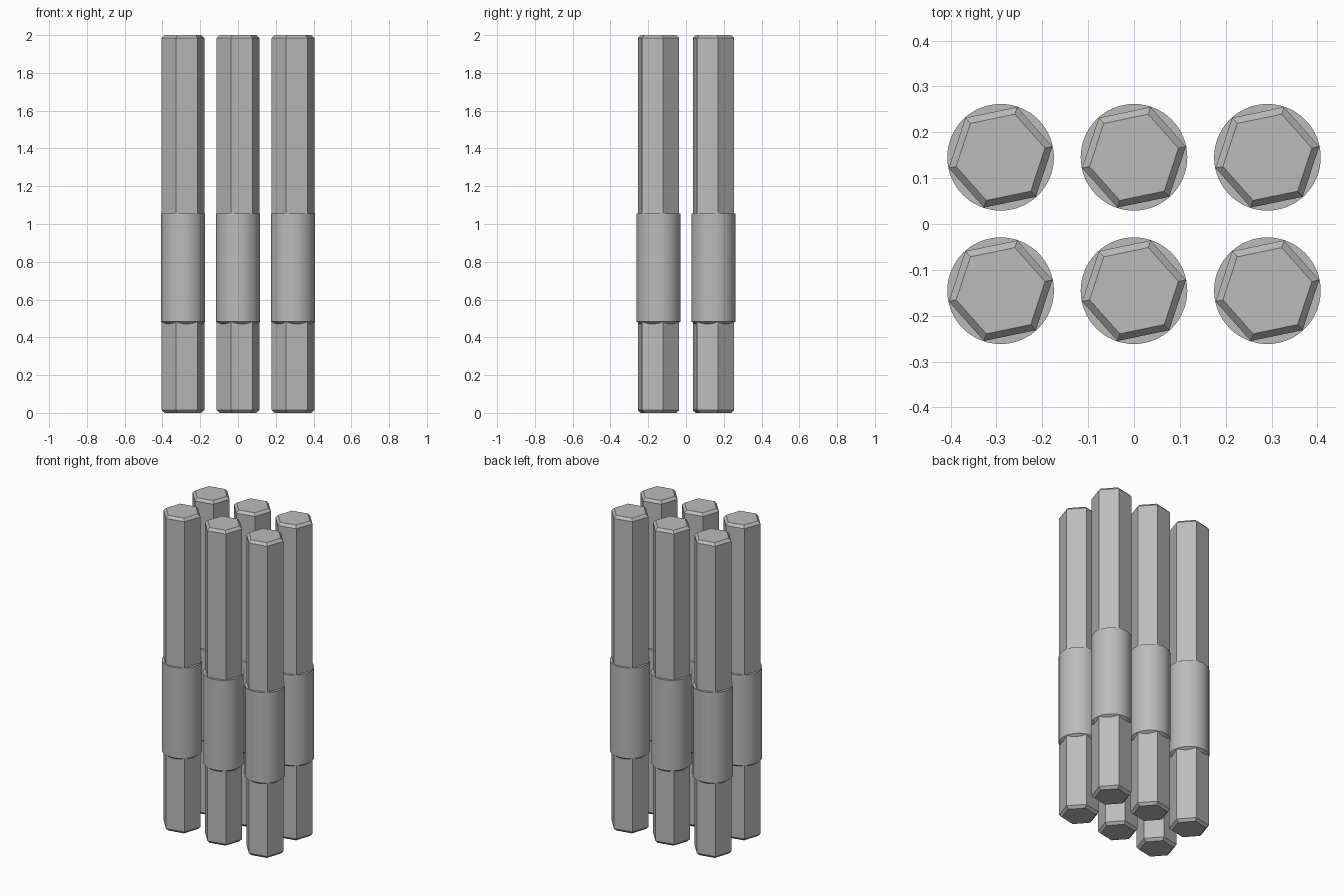
import bpy, math

if "Cube" in bpy.data.objects:
    bpy.data.objects.remove(bpy.data.objects["Cube"])

SPACING = 0.291          # distance between rod centres
TWIST = math.radians(11.7)

steel = bpy.data.materials.new("grey steel")
steel.diffuse_color = (0.5, 0.5, 0.5, 1)
steel.use_nodes = True
steel.node_tree.nodes["Principled BSDF"].inputs["Base Color"].default_value = steel.diffuse_color


def lathe(name, rings, sides, twist, loc):
    """Closed solid from (radius, z) rings with the given number of sides."""
    verts = [(r * math.cos(twist + 2 * math.pi * i / sides),
              r * math.sin(twist + 2 * math.pi * i / sides), z)
             for r, z in rings for i in range(sides)]
    faces = [tuple(reversed(range(sides)))]
    for k in range(len(rings) - 1):
        a, b = k * sides, (k + 1) * sides
        for i in range(sides):
            j = (i + 1) % sides
            faces.append((a + i, a + j, b + j, b + i))
    faces.append(tuple(range(len(verts) - sides, len(verts))))
    mesh = bpy.data.meshes.new(name)
    mesh.from_pydata(verts, [], faces)
    mesh.materials.append(steel)
    obj = bpy.data.objects.new(name, mesh)
    obj.location = loc
    bpy.context.collection.objects.link(obj)
    return obj


# Hexagonal rod with chamfered ends, and a round collar tapered underneath
ROD = [(0.099, 0), (0.1155, 0.016), (0.1155, 1.984), (0.099, 2)]
COLLAR = [(0.098, 0.469), (0.1163, 0.483), (0.1163, 1.056)]

for row in (-0.5, 0.5):
    for col in (-1, 0, 1):
        loc = (col * SPACING, row * SPACING, 0)
        lathe("hex_rod", ROD, 6, TWIST, loc)
        collar = lathe("round_collar", COLLAR, 64, 0, loc)
        bpy.context.view_layer.objects.active = collar
        bpy.ops.object.select_all(action='DESELECT')
        collar.select_set(True)
        bpy.ops.object.shade_smooth_by_angle(angle=math.radians(30))
